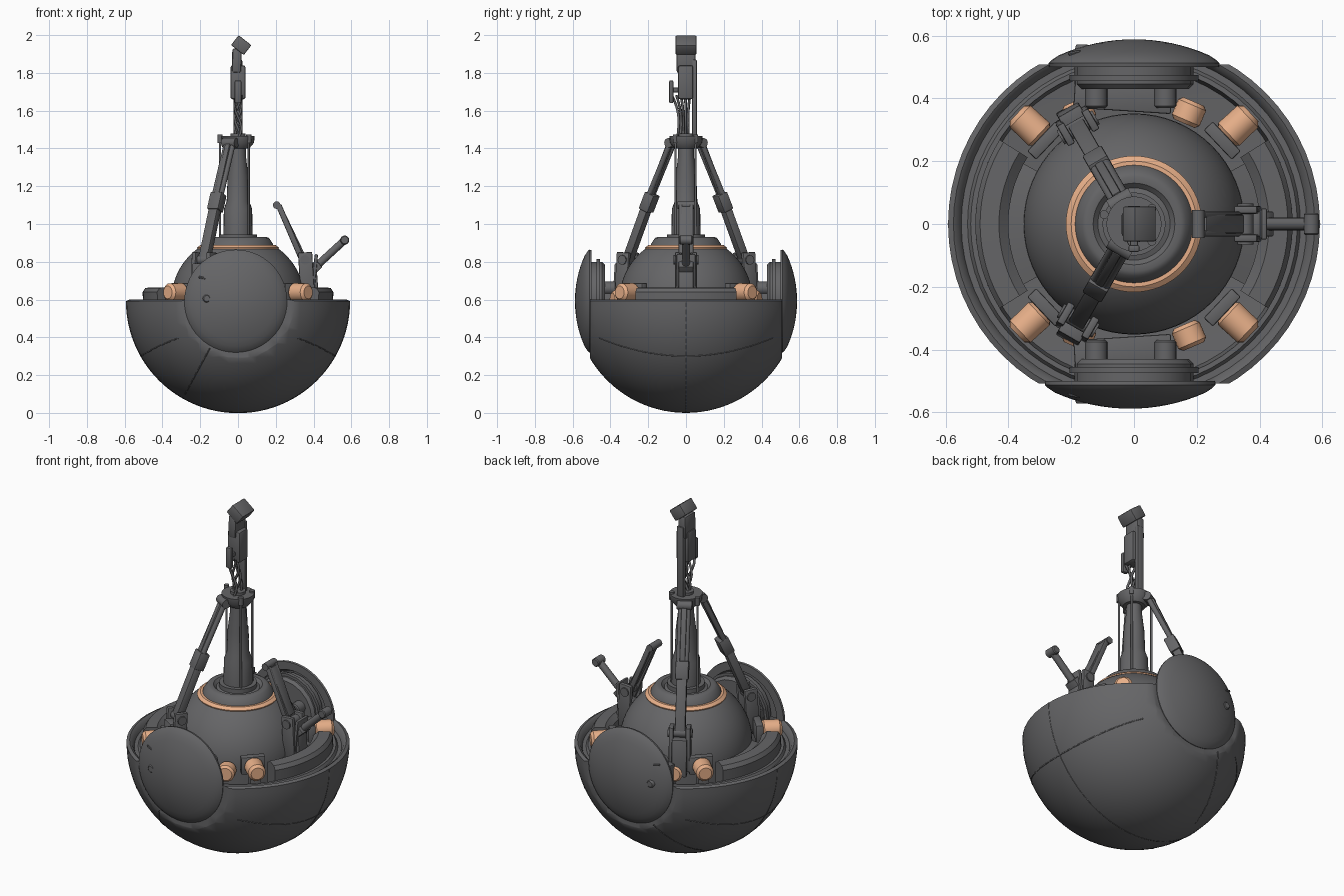
import bpy, bmesh, math
from math import sin, cos, pi, radians, sqrt
from mathutils import Vector, Matrix

if "Cube" in bpy.data.objects:
    bpy.data.objects.remove(bpy.data.objects["Cube"])


def material(name, rgb):
    m = bpy.data.materials.new(name)
    m.use_nodes = True
    m.diffuse_color = (*rgb, 1)
    m.node_tree.nodes["Principled BSDF"].inputs["Base Color"].default_value = (*rgb, 1)
    return m


GREY = material("dark grey metal", (0.13, 0.13, 0.135))
ORANGE = material("pale orange", (0.8, 0.43, 0.25))
parts = []


def finish(name, bm, mat=GREY):
    bmesh.ops.recalc_face_normals(bm, faces=bm.faces)
    me = bpy.data.meshes.new(name)
    bm.to_mesh(me)
    bm.free()
    me.materials.append(mat)
    ob = bpy.data.objects.new(name, me)
    bpy.context.collection.objects.link(ob)
    parts.append(ob)
    return ob


def lathe_mesh(profile, steps=64, start=0.0, sweep=2 * pi):
    # profile of (radius, height) turned about z; partial sweeps get end caps
    bm = bmesh.new()
    full = sweep > 6.28
    count = steps if full else steps + 1
    rings = []
    for i in range(count):
        a = start + sweep * i / steps
        rings.append([bm.verts.new((r * cos(a), r * sin(a), z)) for r, z in profile])
    for i in range(steps):
        p, q = rings[i], rings[(i + 1) % count]
        for j in range(len(profile) - 1 if full else len(profile)):
            k = (j + 1) % len(profile)
            bm.faces.new((p[j], q[j], q[k], p[k]))
    if not full:
        bm.faces.new(rings[0])
        bm.faces.new(rings[-1])
    bmesh.ops.remove_doubles(bm, verts=bm.verts, dist=1e-5)
    return bm


def between(p, q, side):
    # frame whose z runs from p to q and whose y follows the side vector
    p, q = Vector(p), Vector(q)
    z = (q - p).normalized()
    y = Vector(side)
    y = (y - z * y.dot(z)).normalized()
    m = Matrix((y.cross(z), y, z)).transposed().to_4x4()
    m.translation = (p + q) / 2
    return m, (q - p).length


def beam(name, p, q, depth, width, side=(0, 1, 0), mat=GREY, bevel=0.006):
    m, length = between(p, q, side)
    bm = bmesh.new()
    bmesh.ops.create_cube(bm, size=1)
    bmesh.ops.scale(bm, vec=(depth, width, length), verts=bm.verts)
    bmesh.ops.bevel(bm, geom=bm.edges[:], offset=bevel, segments=2, affect='EDGES', profile=0.5)
    bm.transform(m)
    return finish(name, bm, mat)


def tube(name, p, q, r, r2=None, mat=GREY, bevel=0.0):
    side = (1, 0, 0) if abs(Vector(q)[0] - Vector(p)[0]) < 0.01 else (0, 1, 0)
    if abs(Vector(q)[2] - Vector(p)[2]) < 0.001:
        side = (0, 0, 1)
    m, length = between(p, q, side)
    r2 = r2 or r
    h = length / 2
    bm = lathe_mesh([(0, -h), (r - bevel, -h), (r, -h + bevel), (r2, h - bevel),
                     (r2 - bevel, h), (0, h)], 20)
    bm.transform(m)
    return finish(name, bm, mat)


def wire(name, points, r, smooth=True):
    cu = bpy.data.curves.new(name, 'CURVE')
    cu.dimensions = '3D'
    cu.bevel_depth = r
    cu.bevel_resolution = 1
    sp = cu.splines.new('POLY')
    sp.points.add(len(points) - 1)
    for pt, co in zip(sp.points, points):
        pt.co = (*co, 1)
    cu.materials.append(GREY)
    ob = bpy.data.objects.new(name, cu)
    bpy.context.collection.objects.link(ob)


# Bowl: hollow hemisphere, flattened where the side discs sit
R = 0.592
profile = [(R * sin(t * pi / 48), R - R * cos(t * pi / 48)) for t in range(25)]
profile += [(0.575, 0.6), (0.56, 0.59), (0.55, 0.565), (0.53, 0.565), (0.52, 0.58),
            (0.505, 0.58), (0.495, 0.5), (0.3, 0.48), (0, 0.48)]
bm = lathe_mesh(profile, 64)
for s in (1, -1):
    bmesh.ops.bisect_plane(bm, geom=bm.verts[:] + bm.edges[:] + bm.faces[:],
                           plane_co=(0, s * 0.508, 0), plane_no=(0, s, 0))
for v in bm.verts:
    v.co.y = max(-0.508, min(0.508, v.co.y))
finish("bowl", bm)


# Panel seams lying on the bowl
def on_bowl(x, y, z):
    d = Vector((x, y, z - R)).normalized() * (R - 0.002)
    return d + Vector((0, 0, R))


wire("long_seam", [on_bowl(cos(pi + pi * i / 48), 0, R + sin(pi + pi * i / 48)) for i in range(49)], 0.004)
for s in (1, -1):
    rows = []
    for i in range(25):
        y = -0.46 + 0.92 * i / 24
        z = 0.3 + 0.45 * y * y
        rows.append((s * sqrt(max(0, R * R - y * y - (z - R) ** 2)), y, z))
    wire("side_seam", [on_bowl(*p) for p in rows], 0.004)
    rows = []
    for i in range(13):
        x, z = -0.15 - 0.13 * i / 12, 0.34 - 0.24 * i / 12
        rows.append((x, s * sqrt(max(0, R * R - x * x - (z - R) ** 2)), z))
    wire("lower_seam", [on_bowl(*p) for p in rows], 0.004)

# Inner ring segments on the left and right
for mid in (0, pi):
    bm = lathe_mesh([(0.4, 0.5), (0.5, 0.5), (0.505, 0.64), (0.49, 0.662), (0.43, 0.665), (0.4, 0.64)],
                    16, mid - 0.56, 1.12)
    finish("inner_ring_segment", bm)
    bm = lathe_mesh([(0.35, 0.5), (0.41, 0.5), (0.41, 0.6), (0.35, 0.62)], 16, mid - 0.5, 1.0)
    finish("inner_step", bm)

# Central dome, painted band and collar
dome = [(0.35, 0.48), (0.352, 0.6)]
dome += [(0.352 * cos(a), 0.6 + 0.34 * sin(a)) for a in [radians(6 * i) for i in range(1, 10)]]
dome += [(0.19, 0.885), (0, 0.885)]
finish("dome", lathe_mesh(dome))
finish("orange_band", lathe_mesh([(0.215, 0.868), (0.217, 0.875), (0.2, 0.888), (0.185, 0.888)]), ORANGE)
finish("collar", lathe_mesh([(0.19, 0.88), (0.185, 0.895), (0.165, 0.925), (0.15, 0.932), (0.13, 0.93),
                             (0.115, 0.915), (0.1, 0.92), (0.1, 0.945), (0, 0.945)]))

for s in (1, -1):
    # Side disc: spherical cap with a dished inner face
    cap = [(r, sqrt(0.588 ** 2 - r * r)) for r in [0.03 * i for i in range(9)]]
    cap += [(0.262, 0.522), (0.272, 0.512), (0.27, 0.5), (0.225, 0.5), (0.21, 0.525), (0, 0.525)]
    bm = lathe_mesh(cap, 56)
    bm.transform(Matrix.Translation((-0.012 if s < 0 else 0, 0, 0.592)) @ Matrix.Rotation(-s * pi / 2, 4, 'X'))
    finish("side_disc", bm)
    # Small latch details on the disc
    tube("disc_latch", (-0.165, s * 0.54, 0.605), (-0.165, s * 0.572, 0.605), 0.027, 0.02, bevel=0.004)
    beam("disc_notch", (-0.21, s * 0.541, 0.72), (-0.17, s * 0.55, 0.71), 0.012, 0.012)
    # Hinge mechanism behind the disc
    tube("disc_hub", (0, s * 0.43, 0.61), (0, s * 0.53, 0.61), 0.19, bevel=0.015)
    tube("disc_hub_ring", (0, s * 0.455, 0.61), (0, s * 0.475, 0.61), 0.205)
    beam("hub_mount", (-0.19, s * 0.42, 0.58), (0.12, s * 0.4, 0.58), 0.1, 0.16, (0, 0, 1))
    for x in (-0.12, 0.1):
        tube("hub_bolt", (x, s * 0.37, 0.66), (x, s * 0.45, 0.66), 0.035, bevel=0.006)
    for x in (1, -1):
        # Orange rounded lamp and its bracket
        d = Vector((x * 0.73, s * 0.69, 0))
        c = Vector((0, 0, 0.638))
        tube("orange_lamp", c + d * 0.4, c + d * 0.51, 0.05, 0.048, ORANGE, 0.014)
        beam("lamp_bracket", c + d * 0.365, c + d * 0.405, 0.1, 0.13, (-d.y, d.x, 0))
        beam("lamp_foot", c + d * 0.44 - Vector((0, 0, 0.14)), c + d * 0.44, 0.06, 0.06, d)
        tube("orange_plug", (x * 0.16, s * 0.32, 0.6), (x * 0.19, s * 0.39, 0.6), 0.048, mat=ORANGE, bevel=0.012)

# Central post and hub
finish("post", lathe_mesh([(0, 0.9), (0.078, 0.9), (0.075, 1.08), (0.06, 1.12), (0.055, 1.25),
                           (0.042, 1.36), (0.04, 1.48), (0, 1.48)], 24))
finish("top_hub", lathe_mesh([(0.03, 1.4), (0.06, 1.4), (0.085, 1.43), (0.088, 1.465), (0.03, 1.465)], 24))
for x, y in ((0.057, 0.05), (0.057, -0.055), (-0.095, 0.03)):
    tube("thin_rod", (x, y, 0.9), (x, y, 1.46), 0.006)
    tube("rod_cap", (x, y, 1.43), (x, y, 1.475), 0.014)

# Upper mast with cables and angled head
beam("mast", (0, 0.045, 1.4), (0, 0.045, 1.87), 0.045, 0.025)
beam("mast_box", (0, -0.002, 1.66), (0, -0.002, 1.84), 0.08, 0.08, bevel=0.012)
beam("side_clip", (0, -0.078, 1.64), (0, -0.078, 1.76), 0.035, 0.022)
beam("clip_link", (0, -0.08, 1.71), (0, -0.03, 1.71), 0.025, 0.025, (1, 0, 0))
beam("head_neck", (-0.008, 0, 1.8), (-0.005, 0, 1.93), 0.05, 0.1, bevel=0.012)
a = radians(38)
along = Vector((cos(a), 0, -sin(a)))
mid = Vector((0.017, 0, 1.947))
beam("head", mid - along * 0.043, mid + along * 0.043, 0.066, 0.112)
for i in range(5):
    y = -0.075 + 0.024 * i
    pts = [(0.018 * sin(t * pi / 4 + i * 1.6), y * (1 - 0.35 * sin(t * pi / 8)) * (0.6 + 0.05 * t), 1.45 + 0.029 * t)
           for t in range(9)]
    wire("cable", pts, 0.007)


# Support legs, placed in a radial, sideways, height frame
def frame(deg):
    c, s = cos(radians(deg)), sin(radians(deg))
    return lambda r, t, z: Vector((c * r - s * t, s * r + c * t, z)), Vector((-s, c, 0))


def foot(at, side):
    for t in (-0.045, 0.045):
        beam("foot_cheek", at(0.37, t, 0.6), at(0.355, t, 0.85), 0.075, 0.025, side)
    beam("foot_block", at(0.4, 0, 0.58), at(0.385, 0, 0.79), 0.06, 0.08, side)
    tube("foot_pin", at(0.355, -0.065, 0.81), at(0.355, 0.065, 0.81), 0.025)


for deg in (120, 240):
    at, side = frame(deg)
    foot(at, side)
    for t in (-0.02, 0.02):
        tube("leg_upper_rod", at(0.085, t, 1.43), at(0.24, t, 1.1), 0.014)
    beam("leg_upper_core", at(0.1, 0, 1.42), at(0.24, 0, 1.1), 0.03, 0.03, side)
    beam("leg_sleeve", at(0.205, 0, 1.16), at(0.245, 0, 1.07), 0.06, 0.07, side)
    beam("leg_lower", at(0.235, 0, 1.1), at(0.36, 0, 0.8), 0.045, 0.055, side)
    tube("leg_top_pin", at(0.085, -0.04, 1.43), at(0.085, 0.04, 1.43), 0.025)

# Detached leg, folded open on the left side
at, side = frame(0)
foot(at, side)
for t in (-0.03, 0.03):
    beam("open_leg_rail", at(0.365, t, 0.75), at(0.215, t, 1.1), 0.03, 0.02, side)
beam("open_leg_body", at(0.34, 0, 0.84), at(0.22, 0, 1.09), 0.025, 0.06, side)
tube("open_leg_tip", at(0.205, -0.045, 1.1), at(0.205, 0.045, 1.1), 0.02)
beam("open_arm_base", at(0.33, 0, 0.7), at(0.43, 0, 0.79), 0.05, 0.08, side)
tube("open_arm", at(0.38, 0, 0.745), at(0.56, 0, 0.91), 0.02)
tube("open_arm_tip", at(0.565, -0.035, 0.915), at(0.565, 0.035, 0.915), 0.024, bevel=0.005)
beam("open_leg_lever", at(0.395, 0, 0.64), at(0.415, 0, 0.84), 0.018, 0.1, side)

# Smooth shading with sharp edges kept
bpy.ops.object.select_all(action='DESELECT')
for ob in parts:
    ob.select_set(True)
bpy.context.view_layer.objects.active = parts[0]
bpy.ops.object.shade_smooth_by_angle(angle=radians(35))
